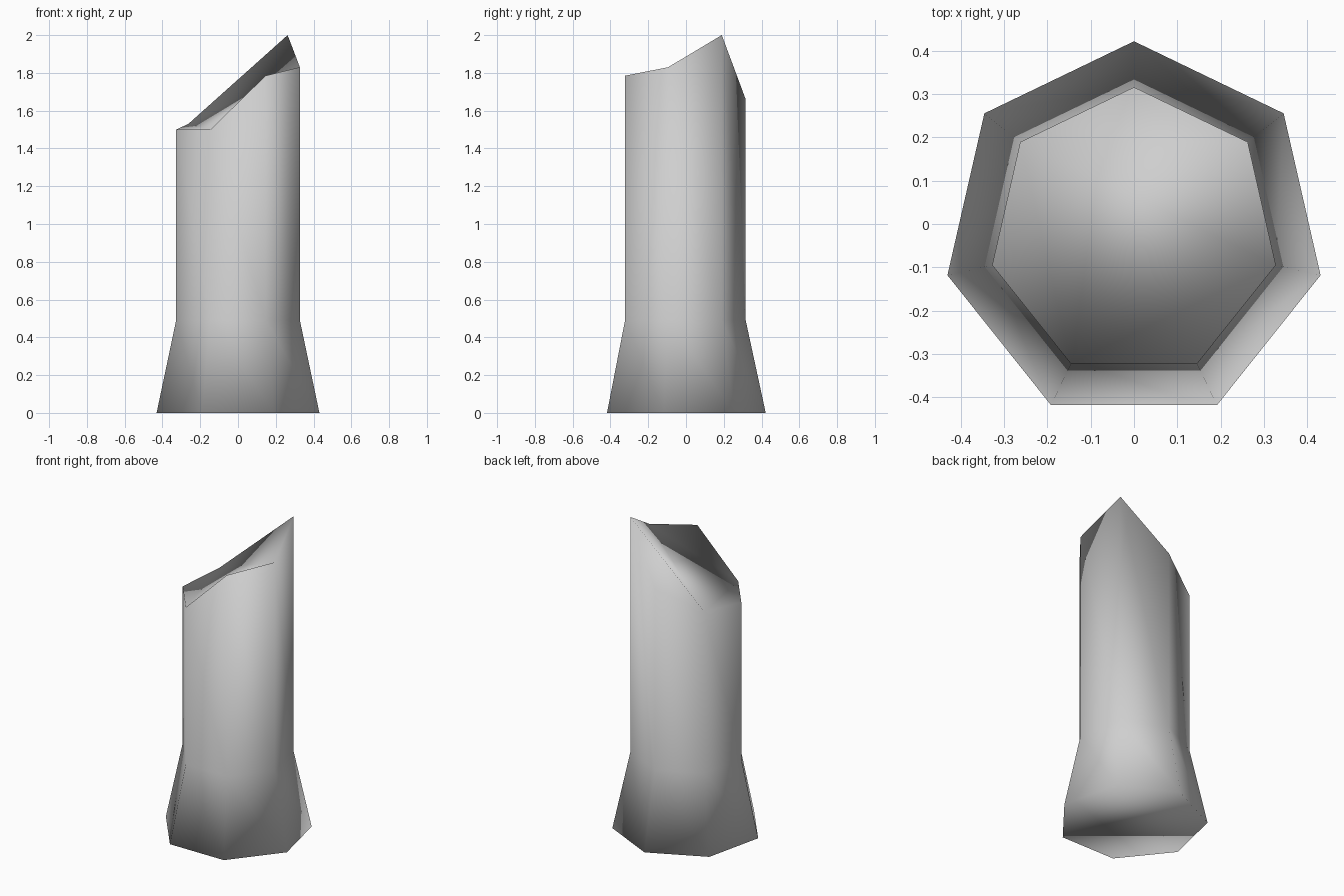
import bpy
import bmesh
from math import cos, sin, tau

cube = bpy.data.objects.get("Cube")
if cube:
    bpy.data.objects.remove(cube, do_unlink=True)

SIDES = 7
CENTRE_Y = -0.02
# rim height at each corner, going from the back round by the left side
RIM = [1.66, 2.0, 1.83, 1.785, 1.5, 1.5, 1.53]


def ring(bm, radius, heights):
    """Seven-sided loop of vertices with one corner at the back."""
    return [bm.verts.new((radius * sin(tau * i / SIDES),
                          CENTRE_Y + radius * cos(tau * i / SIDES), z))
            for i, z in enumerate(heights)]


def bridge(bm, low, high):
    for i in range(SIDES):
        j = (i + 1) % SIDES
        bm.faces.new((low[i], low[j], high[j], high[i]))


# plain grey stone
stone = bpy.data.materials.new("grey_stone")
stone.use_nodes = True
grey = (0.62, 0.62, 0.62, 1.0)
stone.diffuse_color = grey
stone.node_tree.nodes["Principled BSDF"].inputs["Base Color"].default_value = grey

# broken column: flared foot, straight shaft, jagged top
bm = bmesh.new()
foot = ring(bm, 0.442, [0.0] * SIDES)
neck = ring(bm, 0.336, [0.49] * SIDES)
rim = ring(bm, 0.336, RIM)
bridge(bm, foot, neck)
bridge(bm, neck, rim)
bm.faces.new(foot)
bm.faces.new(rim)
bmesh.ops.recalc_face_normals(bm, faces=bm.faces)
for face in bm.faces:
    face.smooth = True

mesh = bpy.data.meshes.new("broken_column")
bm.to_mesh(mesh)
bm.free()
mesh.materials.append(stone)
column = bpy.data.objects.new("broken_column", mesh)
bpy.context.collection.objects.link(column)
